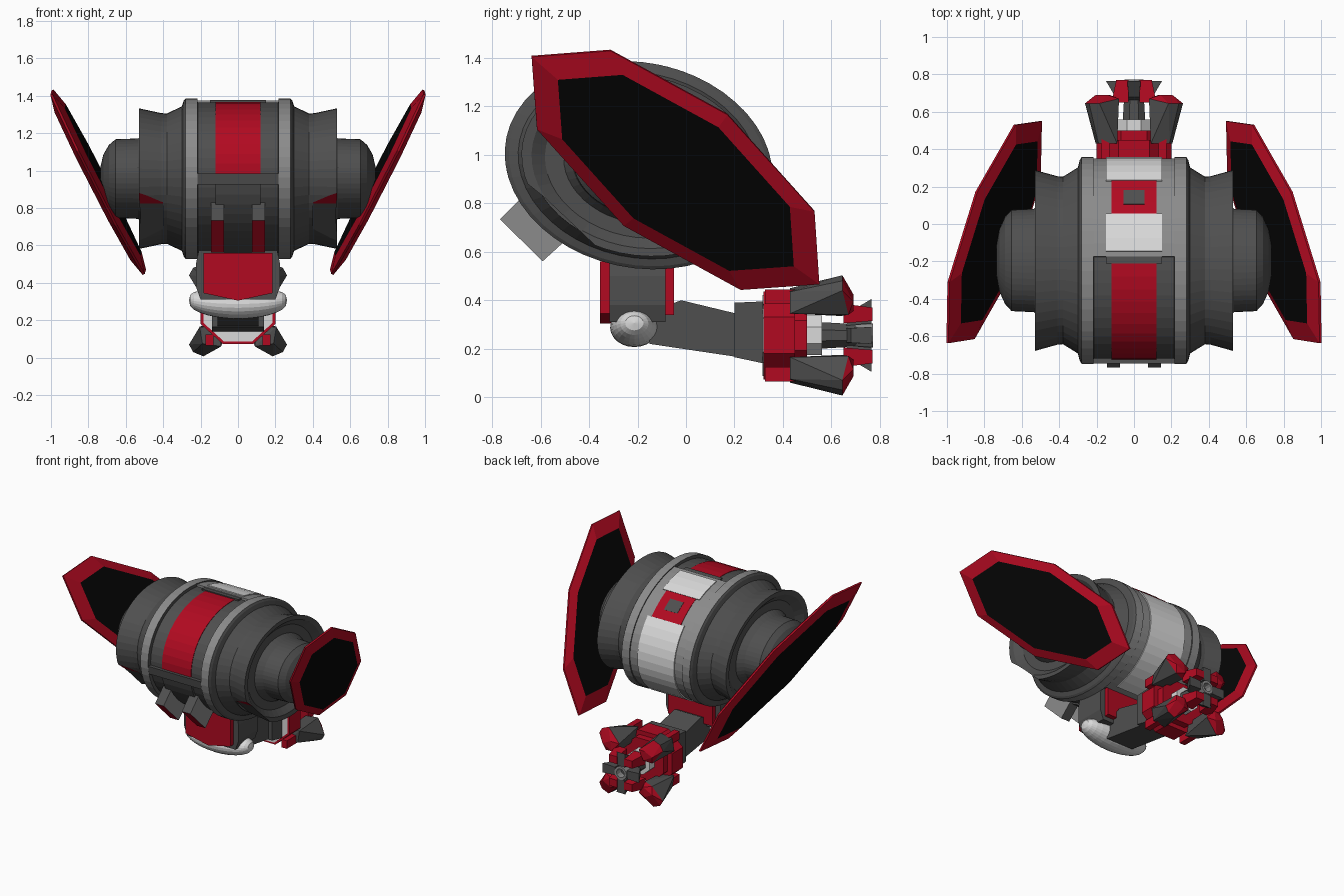
import bpy, bmesh, math
from mathutils import Vector

if "Cube" in bpy.data.objects:
    bpy.data.objects.remove(bpy.data.objects["Cube"])

# Palette
COLOURS = {"dark_grey": (.078, .078, .078), "mid_grey": (.26, .26, .26),
           "off_white": (.70, .70, .70), "red": (.44, .003, .015), "black": (.002, .002, .002)}
MATS = []
for n, c in COLOURS.items():
    m = bpy.data.materials.new(n)
    m.diffuse_color = (*c, 1)
    m.use_nodes = True
    m.node_tree.nodes["Principled BSDF"].inputs["Base Color"].default_value = m.diffuse_color
    MATS.append(m)
DARK, MID, WHITE, RED, BLACK = range(5)


def finish(name, bm, colour):
    bmesh.ops.recalc_face_normals(bm, faces=bm.faces)
    bm.normal_update()
    for f in bm.faces:
        f.material_index = colour(f.normal, f.calc_center_median()) if callable(colour) else colour
    me = bpy.data.meshes.new(name)
    bm.to_mesh(me)
    bm.free()
    for m in MATS:
        me.materials.append(m)
    ob = bpy.data.objects.new(name, me)
    bpy.context.collection.objects.link(ob)
    return ob


def hull(name, pts, colour):
    bm = bmesh.new()
    for p in pts:
        bm.verts.new(p)
    r = bmesh.ops.convex_hull(bm, input=bm.verts)
    junk = [v for v in r["geom_interior"] if isinstance(v, bmesh.types.BMVert)]
    bmesh.ops.delete(bm, geom=junk, context='VERTS')
    bmesh.ops.dissolve_limit(bm, angle_limit=.01, verts=bm.verts, edges=bm.edges)
    return finish(name, bm, colour)


def box(name, x0, x1, y0, y1, z0, z1, colour):
    return hull(name, [(x, y, z) for x in (x0, x1) for y in (y0, y1) for z in (z0, z1)], colour)


# Body space: tilted ellipse around the x axis (180 degrees = front)
CY, CZ, A, B, TILT = -.195, .957, .558, .423, math.radians(12)


def body(x, r, t):
    u, v = A * r * math.cos(t), B * r * math.sin(t)
    return Vector((x, CY + u * math.cos(TILT) + v * math.sin(TILT),
                   CZ - u * math.sin(TILT) + v * math.cos(TILT)))


def revolve(name, profile, colour, n=48):
    bm = bmesh.new()
    rings = [[bm.verts.new(body(x, r, 2 * math.pi * i / n)) for i in range(n)] for x, r in profile]
    for a, b in zip(rings, rings[1:]):
        for i in range(n):
            bm.faces.new((a[i], a[(i + 1) % n], b[(i + 1) % n], b[i]))
    bm.faces.new(rings[0])
    bm.faces.new(rings[-1])
    return finish(name, bm, colour)


def sector(name, x0, x1, t0, t1, r0, r1, colour):
    bm = bmesh.new()
    n = max(1, round(abs(t1 - t0) / 7.5))
    rows = []
    for i in range(n + 1):
        t = math.radians(t0 + (t1 - t0) * i / n)
        rows.append([bm.verts.new(body(x, r, t)) for x, r in ((x0, r0), (x1, r0), (x1, r1), (x0, r1))])
    for a, b in zip(rows, rows[1:]):
        for k in range(4):
            bm.faces.new((a[k], a[(k + 1) % 4], b[(k + 1) % 4], b[k]))
    bm.faces.new(rows[0])
    bm.faces.new(rows[-1])
    return finish(name, bm, colour)


# Main hull: stepped, flared discs with domed end hubs
half = [(.215, .95), (.217, 1.0), (.28, 1.0), (.29, .97), (.30, .90), (.38, .81), (.41, .815),
        (.53, .875), (.527, .80), (.49, .70), (.49, .56), (.535, .50), (.655, .49),
        (.69, .42), (.72, .30), (.735, .15)]
full = [(-x, r) for x, r in reversed(half)] + half
main = revolve("hull", full, lambda n, c: MID if .216 < abs(c.x) < .285 and abs(n.x) < .6 else DARK)

# Central band panels
sector("rear_band", -.217, .217, -65, 97, .90, .985, MID)
sector("front_panel", -.12, .12, 101, 192, .90, .957, RED)
sector("front_top_lip", -.15, .15, 94, 101, .90, .975, DARK)
sector("front_lower_lip", -.216, .216, 192, 200, .90, 1.0, DARK)
sector("chin_plate", -.12, .12, 200, 290, .90, .975, DARK)
sector("top_plate", -.15, .15, 72, 94, .90, 1.0, WHITE)
sector("rear_panel", -.12, .12, 48, 72, .90, .992, RED)
sector("rear_window", -.055, .055, 56, 66, .90, .998, DARK)
sector("rear_plate", -.15, .15, -60, 48, .90, 1.0, WHITE)

# Wings: tilted eight-sided plates with raised black panels
OUTLINE = [(-.637, 1.406), (-.311, 1.431), (.171, 1.167), (.530, .767),
           (.550, .468), (.225, .445), (-.257, .709), (-.615, 1.107)]
WC = (-.043, .938)
for s, side in ((-1, "left"), (1, "right")):
    nrm = Vector((1, .054, -.465)).normalized()
    pts = []
    for y, z in OUTLINE:
        for k, off in ((1, .006), (.82, .03)):
            dy, dz = (y - WC[0]) * k, (z - WC[1]) * k
            for d in (-off, off):
                p = Vector((.748 - .054 * dy + .465 * dz, WC[0] + dy, WC[1] + dz)) + nrm * d
                pts.append((p.x * s, p.y, p.z))
    wn = Vector((nrm.x * s, nrm.y, nrm.z))
    hull(side + "_wing", pts, lambda n, c: BLACK if abs(n.dot(wn)) > .995 else RED)

    # Chin gun boxes with red muzzles
    a, b = sorted((.075 * s, .145 * s))
    quad = [(-.768, .734), (-.591, .561), (-.46, .68), (-.64, .86)]
    hull(side + "_gun_box", [(x, y, z) for x in (a, b) for y, z in quad],
         lambda n, c: RED if n.y < -.6 and n.z < -.6 else MID if abs(n.x) > .5 else DARK)

    # Shallow notch cut in the lower front of each flange, red above and grey below
    cutter = hull(side + "_notch_cutter", [(x * s, y, z) for x in (.40, .60) for y, z in
                  ((-.665, .89), (-.585, .825), (-.32, .575), (-.8, .5), (-.8, .89))],
                  lambda n, c: RED if c.z > .84 and abs(n.x) < .5 else DARK)
    cutter.hide_render = True
    cutter.hide_viewport = True
    mod = main.modifiers.new(side + "_notch", 'BOOLEAN')
    mod.operation, mod.solver, mod.object = 'DIFFERENCE', 'EXACT', cutter

# Neck under the hull
hull("neck", [(x * s, y, z) for s in (-1, 1) for y in (-.315, -.085)
              for x, z in ((.20, .62), (.225, .50), (.225, .38), (.2, .31))], DARK)
hull("neck_front_plate", [(x, y, z) for y in (-.355, -.31) for x, z in
     ((-.185, .56), (.185, .56), (.185, .345), (0, .305), (-.185, .345))], RED)
box("neck_rear_plate", -.185, .185, -.09, -.05, .34, .57, RED)

# White roller, bowed down in the middle
bm = bmesh.new()
bmesh.ops.create_uvsphere(bm, u_segments=24, v_segments=14, radius=1)
for v in bm.verts:
    x, y, z = v.co
    f = max(1e-4, math.hypot(x, y)) ** -.35
    v.co = (z * .262, -.213 + y * f * .1, .287 + x * f * .08 + .02 * z * z)
finish("roller", bm, WHITE)

# Arm
hull("arm", [(x, y, z) for x in (-.11, .11) for y, z in
     ((-.15, .22), (-.15, .35), (-.02, .40), (.27, .33), (.32, .15))], DARK)
hull("arm_bracket", [(x, y, z) for x in (-.14, .14) for y, z in
     ((.2, .165), (.2, .39), (.318, .395), (.318, .14))], DARK)

# Claw housing
GZ = .255


def octo(name, y0, y1, w0, w1, colour):
    pts = []
    for y, w in ((y0, w0), (y1, w1)):
        for i in range(8):
            t = math.pi / 8 + i * math.pi / 4
            pts.append((w * 1.08 * math.cos(t), y, GZ + w * math.sin(t) * .98))
    return hull(name, pts, colour)


octo("housing", .32, .45, .20, .20, RED)
octo("housing_step", .45, .50, .165, .165, RED)
octo("housing_face", .316, .322, .185, .185, WHITE)
box("housing_socket", -.125, .125, .312, .33, GZ - .11, GZ + .13, DARK)
octo("white_core", .50, .56, .09, .09, WHITE)
octo("dark_core", .56, .72, .06, .05, DARK)

# Four prongs with red rear faces, four red jaw tips, housing ribs
for sx in (-1, 1):
    for sz in (-1, 1):
        def q(pts):
            return [(x * sx, y, GZ + z * sz) for x, y, z in pts]
        hull("prong", q(((.205, .43, .09), (.09, .43, .195), (.19, .43, .18), (.10, .46, .10),
                         (.262, .645, .185), (.185, .645, .248), (.24, .645, .225),
                         (.19, .67, .085), (.08, .67, .16), (.11, .64, .08),
                         (.205, .69, .14), (.14, .69, .17), (.13, .69, .10))),
             lambda n, c: RED if n.y > .35 else DARK)
        hull("jaw_tip", q(((.03, .65, .05), (.12, .65, .05), (.12, .65, .13), (.03, .65, .13),
                           (.03, .77, .06), (.095, .77, .06), (.095, .77, .115), (.03, .77, .115))), RED)
        box("housing_rib", *sorted((.13 * sx, .175 * sx)), .325, .52,
            *sorted((GZ + .13 * sz, GZ + .19 * sz)), RED)

# Four small fins around the claw centre
for i in range(4):
    c, s = round(math.cos(i * math.pi / 2)), round(math.sin(i * math.pi / 2))
    pts = [(r * c - w * s, y, GZ + r * s + w * c) for r, y, k in
           ((.04, .66, .03), (.10, .68, .03), (.15, .765, .035), (.05, .765, .03)) for w in (-k, k)]
    hull("fin", pts, DARK)

# Ring at the claw centre
bm = bmesh.new()
rings = [[bm.verts.new((r * math.cos(i * math.pi / 6), y, GZ + r * math.sin(i * math.pi / 6)))
          for i in range(12)] for r, y in ((.05, .70), (.05, .772), (.032, .772), (.032, .70))]
for a, b in zip(rings, rings[1:] + rings[:1]):
    for i in range(12):
        bm.faces.new((a[i], a[(i + 1) % 12], b[(i + 1) % 12], b[i]))
finish("claw_ring", bm, MID)
